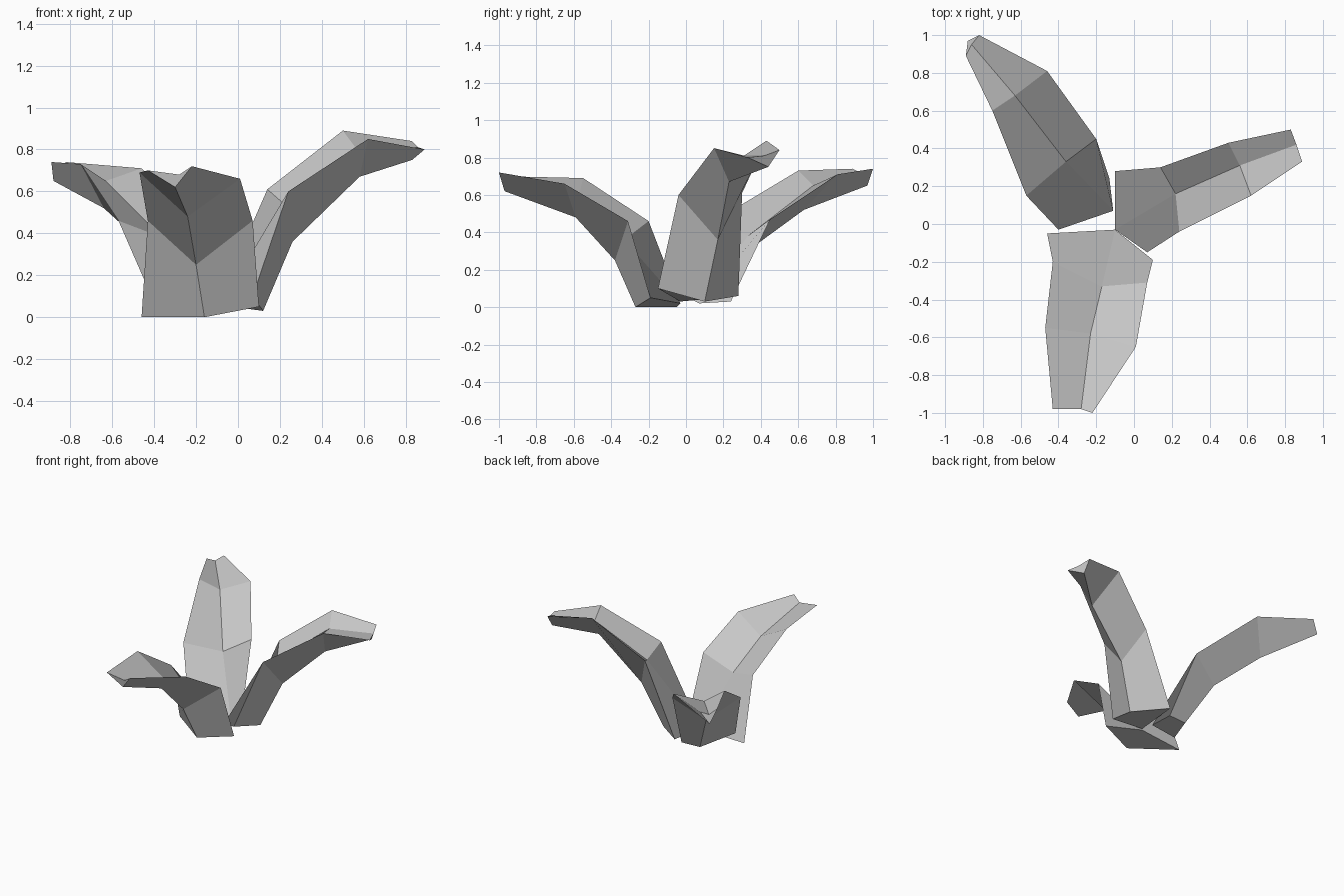
import bpy
import bmesh
from mathutils import Vector

default_cube = bpy.data.objects.get("Cube")
if default_cube:
    bpy.data.objects.remove(default_cube, do_unlink=True)

# One plain grey for the whole plant
grey = bpy.data.materials.new("plain_grey")
grey.use_nodes = True
grey.diffuse_color = (0.57, 0.57, 0.57, 1)
for node in grey.node_tree.nodes:
    if node.type == "BSDF_PRINCIPLED":
        node.inputs["Base Color"].default_value = grey.diffuse_color
        node.inputs["Roughness"].default_value = 0.8


def build_leaf(name, left_rim, keel, right_rim, crease):
    """Skin a folded leaf over four rails that run from base to tip."""
    bm = bmesh.new()
    rails = [[bm.verts.new(Vector(point)) for point in rail]
             for rail in (left_rim, keel, right_rim, crease)]

    # Side skin: one strip of flat panels between each pair of rails
    for index, rail in enumerate(rails):
        following = rails[(index + 1) % len(rails)]
        for step in range(len(rail) - 1):
            bm.faces.new((rail[step], following[step],
                          following[step + 1], rail[step + 1]))

    # Closed base and tip
    bm.faces.new([rail[0] for rail in rails])
    bm.faces.new([rail[-1] for rail in reversed(rails)])
    bmesh.ops.recalc_face_normals(bm, faces=bm.faces)

    mesh = bpy.data.meshes.new(name)
    bm.to_mesh(mesh)
    bm.free()
    mesh.materials.append(grey)
    leaf = bpy.data.objects.new(name, mesh)
    bpy.context.scene.collection.objects.link(leaf)
    return leaf


# Broad leaf arching to the front
build_leaf(
    "front_leaf",
    left_rim=[(-.46, -.05, 0), (-.43, -.2, .46), (-.47, -.55, .69), (-.43, -.98, .7)],
    keel=[(-.16, -.27, 0), (-.2, -.38, .25), (-.24, -.59, .48), (-.3, -.97, .62)],
    right_rim=[(.1, -.19, .05), (.07, -.31, .46), (.01, -.65, .66), (-.22, -1, .72)],
    crease=[(-.1, -.03, .02), (-.17, -.33, .36), (-.23, -.58, .56), (-.28, -.98, .68)],
)

# Narrow, tallest leaf arching to the side
build_leaf(
    "left_leaf",
    left_rim=[(.07, -.15, .1), (.24, -.04, .6), (.62, .15, .85), (.89, .33, .8)],
    keel=[(.12, .1, .03), (.26, .17, .36), (.58, .23, .67), (.83, .44, .75)],
    right_rim=[(-.1, .28, .06), (.14, .3, .61), (.5, .43, .89), (.83, .5, .84)],
    crease=[(-.1, -.03, .03), (.22, .16, .54), (.56, .31, .81), (.86, .42, .81)],
)

# Long leaf arching to the back corner
build_leaf(
    "back_leaf",
    left_rim=[(-.13, .24, .03), (-.2, .45, .47), (-.46, .81, .71), (-.82, 1, .74)],
    keel=[(-.28, .23, .03), (-.43, .37, .33), (-.64, .63, .52), (-.88, .97, .65)],
    right_rim=[(-.4, -.03, .07), (-.57, .15, .46), (-.75, .6, .73), (-.89, .89, .74)],
    crease=[(-.11, .07, .02), (-.36, .33, .38), (-.63, .68, .65), (-.86, .95, .71)],
)
